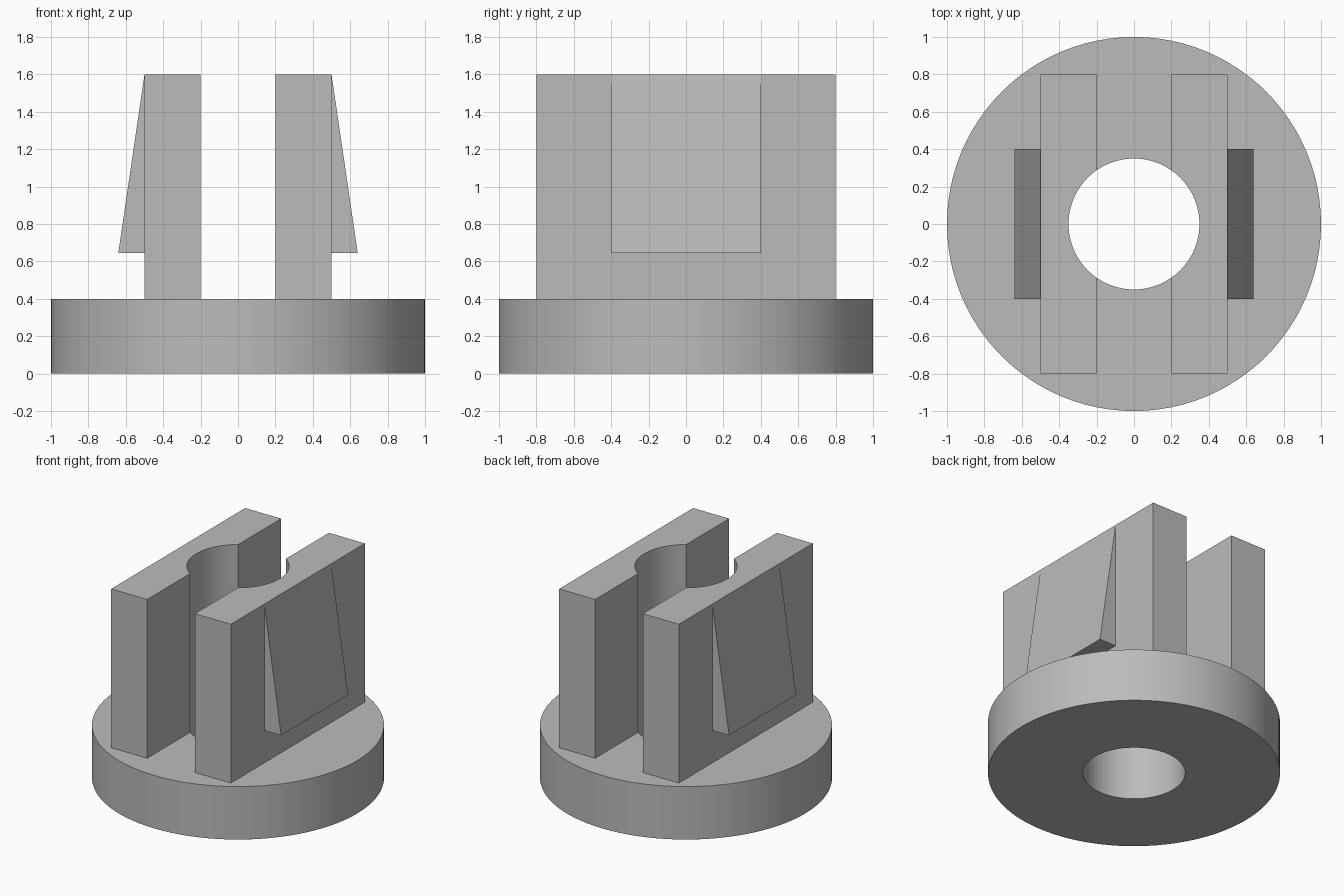
import bpy, bmesh
from math import acos, cos, sin, radians, tau
from mathutils import Vector

cube = bpy.data.objects.get("Cube")
if cube:
    bpy.data.objects.remove(cube, do_unlink=True)

BORE, RIM = 0.35, 1.0
BASE_TOP, TOP = 0.4, 1.6
INNER, OUTER, HALF_LENGTH = 0.2, 0.5, 0.8

grey = bpy.data.materials.new("plain grey")
grey.use_nodes = True
colour = (0.5, 0.5, 0.5, 1)
grey.diffuse_color = colour
grey.node_tree.nodes["Principled BSDF"].inputs["Base Color"].default_value = colour


def finish(bm, name):
    """Turn a bmesh into a grey object with sharp edges kept."""
    bmesh.ops.recalc_face_normals(bm, faces=bm.faces)
    mesh = bpy.data.meshes.new(name)
    bm.to_mesh(mesh)
    bm.free()
    mesh.materials.append(grey)
    obj = bpy.data.objects.new(name, mesh)
    bpy.context.collection.objects.link(obj)
    bpy.ops.object.select_all(action="DESELECT")
    obj.select_set(True)
    bpy.context.view_layer.objects.active = obj
    bpy.ops.object.shade_smooth_by_angle(angle=radians(30))


def extrude_profile(name, points, direction):
    """Make a solid by extruding one closed outline."""
    bm = bmesh.new()
    face = bm.faces.new([bm.verts.new(p) for p in points])
    result = bmesh.ops.extrude_face_region(bm, geom=[face], use_keep_orig=True)
    verts = [g for g in result["geom"] if isinstance(g, bmesh.types.BMVert)]
    bmesh.ops.translate(bm, verts=verts, vec=Vector(direction))
    finish(bm, name)


# Round base with a through bore: a rectangular section swept in a circle
bm = bmesh.new()
section = [(BORE, 0), (RIM, 0), (RIM, BASE_TOP), (BORE, BASE_TOP)]
steps = 96
rings = [[bm.verts.new((r * cos(tau * i / steps), r * sin(tau * i / steps), z))
          for r, z in section] for i in range(steps)]
for i in range(steps):
    a, b = rings[i], rings[(i + 1) % steps]
    for j in range(4):
        k = (j + 1) % 4
        bm.faces.new((a[j], b[j], b[k], a[k]))
finish(bm, "round_base")

# Two upright prongs hollowed by the bore, each with a tapered outer catch
limit = acos(INNER / BORE)
arc = [limit * (1 - i / 15) for i in range(31)]
outline = [(INNER, -HALF_LENGTH), (OUTER, -HALF_LENGTH),
           (OUTER, HALF_LENGTH), (INNER, HALF_LENGTH)]
outline += [(BORE * cos(t), BORE * sin(t)) for t in arc]
wedge = [(0.45, 0.645), (0.64, 0.645), (OUTER, TOP)]

for side, s in (("left", 1), ("right", -1)):
    extrude_profile(side + "_prong", [(s * x, y, BASE_TOP) for x, y in outline],
                    (0, 0, TOP - BASE_TOP))
    extrude_profile(side + "_catch", [(s * x, -0.4, z) for x, z in wedge],
                    (0, 0.8, 0))
